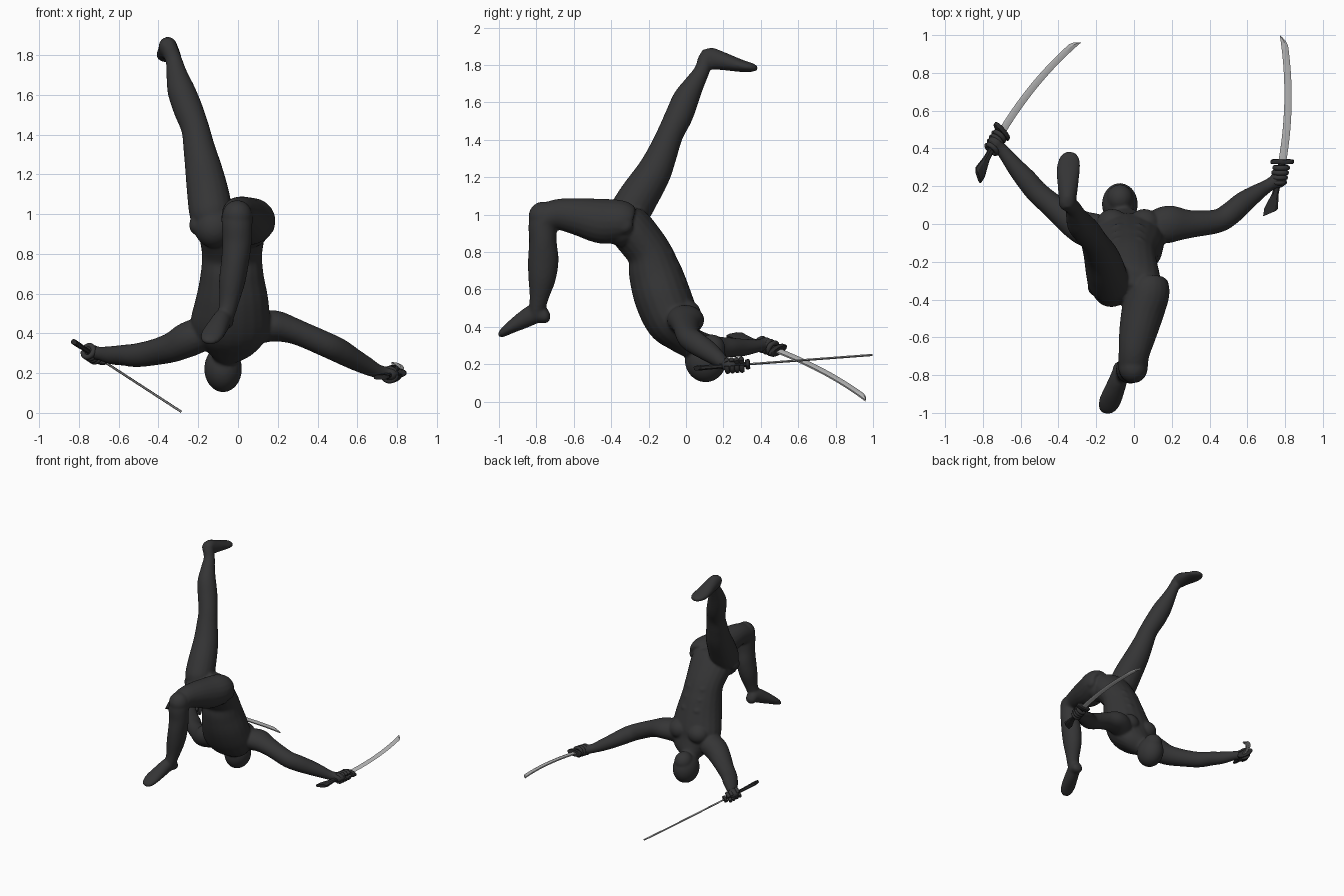
import bpy, bmesh, math
from mathutils import Vector, Matrix


def material(name, r, g, b):
    m = bpy.data.materials.new(name)
    m.diffuse_color = (r, g, b, 1)
    return m


SUIT = material("suit charcoal", 0.035, 0.035, 0.036)
GRIP = material("grip black", 0.024, 0.024, 0.025)
STEEL = material("blade steel", 0.5, 0.5, 0.5)


def make(name, bm, mat):
    bmesh.ops.recalc_face_normals(bm, faces=bm.faces)
    me = bpy.data.meshes.new(name)
    bm.to_mesh(me)
    bm.free()
    me.materials.append(mat)
    ob = bpy.data.objects.new(name, me)
    bpy.context.collection.objects.link(ob)
    return ob


def smooth(ob, angle):
    bpy.ops.object.select_all(action='DESELECT')
    ob.select_set(True)
    bpy.context.view_layer.objects.active = ob
    bpy.ops.object.shade_smooth_by_angle(angle=math.radians(angle))


def skin(bm, rings):
    """Bridge a list of point rings into a closed shell."""
    rows = [[bm.verts.new(p) for p in r] for r in rings]
    n = len(rows[0])
    for a, b in zip(rows, rows[1:]):
        for i in range(n):
            j = (i + 1) % n
            bm.faces.new((a[i], a[j], b[j], b[i]))
    bm.faces.new(rows[0])
    bm.faces.new(rows[-1])


def loft(bm, pts, ref, steps=5, sides=20):
    """Smooth tube through (x, y, z, radius along ref[, other radius])."""
    P = [Vector((*p[:4], p[4] if len(p) > 4 else p[3])) for p in pts]
    P = [P[0] * 2 - P[1]] + P + [P[-1] * 2 - P[-2]]
    path = []
    for i in range(1, len(P) - 2):
        a, b, c, d = P[i - 1:i + 3]
        for k in range(steps):
            t = k / steps
            path.append(0.5 * (2 * b + (c - a) * t + (2 * a - 5 * b + 4 * c - d) * t * t
                               + (3 * b - a - 3 * c + d) * t ** 3))
    path.append(P[-2])
    rings = []
    for i, p in enumerate(path):
        t = (path[min(i + 1, len(path) - 1)] - path[max(i - 1, 0)]).to_3d().normalized()
        r = Vector(ref)
        u = (r - t * r.dot(t)).normalized()
        v = t.cross(u)
        rings.append([p.to_3d() + u * math.cos(q) * p[3] + v * math.sin(q) * p[4]
                      for q in (2 * math.pi * k / sides for k in range(sides))])
    skin(bm, rings)


def ball(bm, c, r):
    bmesh.ops.create_uvsphere(bm, u_segments=24, v_segments=16, radius=1,
                              matrix=Matrix.Translation(c) @ Matrix.Diagonal((*r, 1)))


X, Y = (1, 0, 0), (0, 1, 0)
body = bmesh.new()

# torso, upside down with the chest towards +y
loft(body, [(-.03, -.36, 1.03, .08, .05), (-.03, -.335, .98, .155, .1), (-.03, -.29, .92, .17, .12),
            (-.03, -.2, .80, .152, .12), (-.03, -.165, .69, .16, .142), (-.03, -.125, .56, .185, .152),
            (-.04, -.07, .43, .2, .142), (-.05, -.01, .345, .15, .1), (-.065, .04, .29, .07, .07),
            (-.075, .08, .25, .05, .05)], X)
for s in (-1, 1):
    ball(body, (-.03 + s * .085, .0, .47), (.085, .08, .075))      # chest muscle
    ball(body, (-.03 + s * .09, -.345, .93), (.1, .095, .1))       # buttock
    ball(body, (-.03 + s * .185, -.33, .945), (.03, .047, .047))   # hip disc
    for k in range(3):                                             # stomach muscles
        ball(body, (-.03 + s * .05, -.045 - k * .035, .64 + k * .075), (.045, .05, .035))

# head and jaw
ball(body, (-.075, .105, .222), (.095, .112, .118))
ball(body, (-.075, .135, .285), (.07, .075, .075))

# raised leg
loft(body, [(-.12, -.34, .95, .09), (-.135, -.31, 1.0, .108), (-.15, -.25, 1.1, .106),
            (-.172, -.175, 1.22, .094), (-.195, -.125, 1.33, .08), (-.215, -.085, 1.43, .071),
            (-.252, -.037, 1.53, .074), (-.285, 0, 1.62, .07), (-.307, .045, 1.70, .054),
            (-.322, .085, 1.77, .042), (-.345, .105, 1.83, .042)], X)
loft(body, [(-.355, .078, 1.862, .025, .022), (-.354, .1, 1.85, .043, .045), (-.352, .135, 1.835, .047, .058),
            (-.35, .2, 1.82, .054, .048), (-.348, .29, 1.797, .062, .034), (-.338, .35, 1.787, .052, .024),
            (-.332, .38, 1.782, .025, .012)], X)

# bent leg
loft(body, [(.075, -.3, .95, .09), (.078, -.35, .965, .112), (.05, -.45, .965, .114, .12), (.02, -.58, .99, .1),
            (.0, -.69, 1.0, .082), (-.005, -.76, .965, .078), (-.005, -.765, .86, .074),
            (-.015, -.763, .76, .07, .082), (-.03, -.77, .66, .066, .074), (-.045, -.785, .56, .05, .052),
            (-.06, -.797, .49, .042), (-.065, -.795, .45, .035)], X)
ball(body, (-.004, -.762, .99), (.076, .08, .08))
loft(body, [(-.06, -.728, .452, .022, .02), (-.063, -.75, .455, .042, .038), (-.075, -.8, .472, .046, .054),
            (-.1, -.87, .437, .053, .047), (-.128, -.94, .395, .058, .032), (-.145, -.98, .367, .045, .022),
            (-.152, -1.0, .353, .022, .01)], X)

# arms
loft(body, [(.08, -.03, .42, .08), (.14, -.01, .435, .095, .08), (.2, .0, .435, .098, .077),
            (.3, .0, .405, .074, .064), (.44, .015, .345, .063), (.51, .055, .312, .062),
            (.58, .115, .272, .058, .054), (.65, .165, .235, .045), (.70, .197, .21, .036),
            (.75, .228, .196, .034)], Y)
loft(body, [(-.15, -.04, .41, .08), (-.2, -.04, .39, .095, .088), (-.26, -.025, .365, .092, .088),
            (-.33, .015, .33, .08, .076), (-.42, .088, .305, .066), (-.51, .165, .29, .06),
            (-.57, .235, .29, .057, .053), (-.63, .305, .29, .047), (-.685, .375, .297, .036),
            (-.72, .412, .303, .033)], Y)
ball(body, (.765, .237, .195), (.045, .048, .038))
ball(body, (-.735, .425, .306), (.042, .048, .038))

# fuse the body into one smooth skin
ob = make("body", body, SUIT)
rm = ob.modifiers.new("fuse", 'REMESH')
rm.mode = 'VOXEL'
rm.voxel_size = .009
rm.use_smooth_shade = True
sm = ob.modifiers.new("soften", 'SMOOTH')
sm.factor = .5
sm.iterations = 5


def sword(side, guard, tip, bulge):
    G, T = Vector(guard), Vector(tip)
    L = (T - G).length
    U = (T - G).normalized()
    W = Vector(bulge)
    W = (W - U * W.dot(U)).normalized()
    N = U.cross(W)

    def at(s, w=0, n=0):
        # swords follow one shallow curve from pommel to tip
        return G + U * s + W * (w + .112 * s / L * (1 - s / L)) + N * n

    # blade: flat spine, ridge, sharp edge, slanted tip
    bm = bmesh.new()
    rows = [(k / 14 * .92, -.021 + .003 * k / 14, .021 - .003 * k / 14) for k in range(15)]
    rows += [(.96, -.018, .008), (.985, -.018, -.006), (1, -.018, -.016)]
    skin(bm, [[at(f * L, lo, -.005), at(f * L, lo, .005), at(f * L, lo + (hi - lo) * .6, .006),
               at(f * L, hi, 0), at(f * L, lo + (hi - lo) * .6, -.006)] for f, lo, hi in rows])
    smooth(make(side + "_blade", bm, STEEL), 25)

    # hilt with flared, slanted pommel
    bm = bmesh.new()
    rings = []
    for s, w, n, slant in [(.0, .019, .013, 0), (-.07, .018, .013, 0), (-.13, .016, .012, 0),
                           (-.17, .018, .012, 0), (-.25, .036, .014, 0), (-.275, .03, .012, .025)]:
        rings.append([at(s + slant * b * .6, a * w, c * n) for a, b, c in
                      [(-1, -1, -.5), (-1, -1, .5), (-.6, -.6, 1), (.6, .6, 1),
                       (1, 1, .5), (1, 1, -.5), (.6, .6, -1), (-.6, -.6, -1)]])
    skin(bm, rings)
    smooth(make(side + "_hilt", bm, GRIP), 30)

    # oval guard
    bm = bmesh.new()
    skin(bm, [[at(s, .062 * k * math.cos(q), .027 * k * math.sin(q))
               for q in (math.pi * i / 12 for i in range(24))]
              for s, k in ((-.012, .9), (-.008, 1), (.008, 1), (.012, .9))])
    smooth(make(side + "_guard", bm, GRIP), 40)

    # fingers curled round the hilt
    bm = bmesh.new()
    for k in range(4):
        arc = []
        for i in range(11):
            q = math.radians(33 * i)
            p = at(-.032 - .026 * k, .034 * math.cos(q), .031 * math.sin(q))
            arc.append((*p, .0135))
        loft(bm, arc, U, 2, 10)
    smooth(make(side + "_fingers", bm, SUIT), 50)


sword("left", (-.70, .49, .275), (-.295, .972, .012), (-.594, .707, .38))
sword("right", (.785, .33, .2), (.79, .998, .25), (1, 0, 0))
